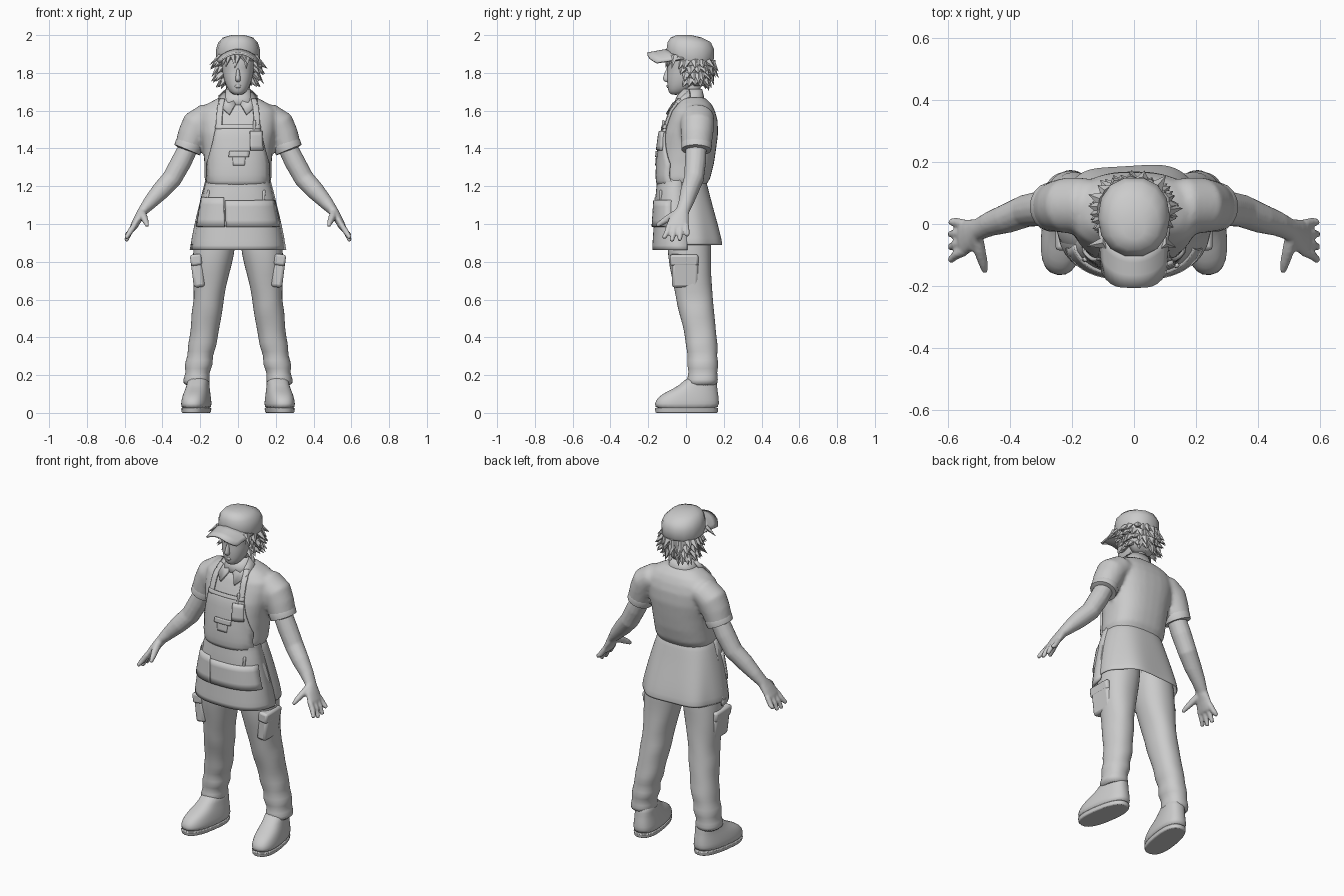
import bpy, bmesh, math, random
from mathutils import Vector, Matrix

random.seed(4)
if "Cube" in bpy.data.objects:
    bpy.data.objects.remove(bpy.data.objects["Cube"])

grey = bpy.data.materials.new("plain_grey")
grey.use_nodes = True
grey.diffuse_color = (.6, .6, .6, 1)
grey.node_tree.nodes["Principled BSDF"].inputs["Base Color"].default_value = (.6, .6, .6, 1)


def finish(name, bm, mirror=False, thick=0, subsurf=0, bevel=0, fuse=0, angle=60):
    bmesh.ops.recalc_face_normals(bm, faces=bm.faces)
    mesh = bpy.data.meshes.new(name)
    bm.to_mesh(mesh)
    bm.free()
    mesh.materials.append(grey)
    ob = bpy.data.objects.new(name, mesh)
    bpy.context.collection.objects.link(ob)
    bpy.ops.object.select_all(action='DESELECT')
    ob.select_set(True)
    bpy.context.view_layer.objects.active = ob
    bpy.ops.object.shade_smooth_by_angle(angle=math.radians(angle))
    if thick:
        mod = ob.modifiers.new("thickness", 'SOLIDIFY')
        mod.thickness, mod.offset = thick, 0
    if bevel:
        mod = ob.modifiers.new("soft_edges", 'BEVEL')
        mod.width, mod.segments = bevel, 2
    if subsurf:
        ob.modifiers.new("smooth", 'SUBSURF').levels = subsurf
    if fuse:
        mod = ob.modifiers.new("fuse", 'REMESH')
        mod.mode, mod.voxel_size, mod.use_smooth_shade = 'VOXEL', fuse, True
        mod = ob.modifiers.new("relax", 'SMOOTH')
        mod.factor, mod.iterations = .5, 4
    if mirror:
        ob.modifiers.new("both_sides", 'MIRROR')
    return ob


def skin(bm, rings, closed=True, caps=True):
    """Join rows of points with quads."""
    rows = [[bm.verts.new(p) for p in ring] for ring in rings]
    n = len(rows[0])
    for a, b in zip(rows, rows[1:]):
        for i in range(n if closed else n - 1):
            j = (i + 1) % n
            bm.faces.new((a[i], a[j], b[j], b[i]))
    if closed and caps:
        bm.faces.new(rows[0])
        bm.faces.new(rows[-1])


def spow(v, e):
    return math.copysign(abs(v) ** e, v)


def stack_rings(profile, n=24, p=2.5, wave=0, fold=0):
    """Level rings; each row is height, half width, front y, back y, centre x."""
    rings = []
    for k, (z, w, front, back, *cx) in enumerate(profile):
        ring = []
        for i in range(n):
            a = math.tau * i / n
            r = 1 + wave * k * math.sin(6 * a + .8) + fold * math.sin(3 * a + 9 * k)
            ring.append(((cx or [0])[0] + r * w * spow(math.cos(a), 2 / p),
                         (front + back) / 2 + r * (back - front) / 2 * spow(math.sin(a), 2 / p), z))
        rings.append(ring)
    return rings


def stack(name, profile, n=24, p=2.5, caps=True, wave=0, fold=0, **kw):
    bm = bmesh.new()
    skin(bm, stack_rings(profile, n, p, wave, fold), caps=caps)
    return finish(name, bm, **kw)


def limb_rings(path, n=14):
    """Rings square to a path; each row is x, y, z, radius, radius along y."""
    pts = [Vector(s[:3]) for s in path]
    rings = []
    for i, s in enumerate(path):
        t = (pts[min(i + 1, len(pts) - 1)] - pts[max(i - 1, 0)]).normalized()
        v = (Vector((0, 1, 0)) - t * t.y).normalized()
        u = v.cross(t)
        rings.append([pts[i] + u * s[3] * math.cos(a) + v * s[4] * math.sin(a)
                      for a in (math.tau * k / n for k in range(n))])
    return rings


def front_y(profile, x, z):
    """Front surface of a stacked shape."""
    rows = sorted(profile)
    z = min(max(z, rows[0][0]), rows[-1][0])
    for a, b in zip(rows, rows[1:]):
        if a[0] <= z <= b[0]:
            t = (z - a[0]) / (b[0] - a[0])
            w, f, k = (a[i] + t * (b[i] - a[i]) for i in (1, 2, 3))
            q = max(0, 1 - min(1, abs(x / w)) ** 2.5) ** .4
            return (f + k) / 2 - (k - f) / 2 * q


def panel(name, profile, rows, off=.008, thick=.012, n=14, **kw):
    """Cloth laid on a front surface; each row is height, left x, right x."""
    bm = bmesh.new()
    grid = []
    for (z0, l0, r0), (z1, l1, r1) in zip(rows, rows[1:]):
        for s in range(4):
            t = s / 4
            grid.append((z0 + t * (z1 - z0), l0 + t * (l1 - l0), r0 + t * (r1 - r0)))
    grid.append(rows[-1])
    skin(bm, [[(x, front_y(profile, x, z) - off, z)
               for x in (l + (r - l) * i / n for i in range(n + 1))] for z, l, r in grid], closed=False)
    return finish(name, bm, thick=thick, **kw)


def box(name, loc, size, tilt=0, bevel=.007, **kw):
    bm = bmesh.new()
    m = Matrix.Translation(loc) @ Matrix.Rotation(tilt, 4, 'Y') @ Matrix.Diagonal((*size, 1))
    bmesh.ops.create_cube(bm, size=1, matrix=m)
    return finish(name, bm, bevel=bevel, **kw)


# Shirt body and sleeves fused into one, with turned cuffs
torso = [(1.17, .155, -.13, .095), (1.205, .163, -.14, .105), (1.24, .177, -.148, .128),
         (1.32, .178, -.145, .148), (1.40, .185, -.137, .16), (1.48, .2, -.125, .17),
         (1.55, .21, -.1, .167), (1.60, .205, -.08, .153), (1.635, .165, -.055, .135), (1.67, .1, -.035, .1)]
sleeve = [(.10, .06, 1.565, .06, .08), (.17, .06, 1.56, .077, .09), (.215, .06, 1.525, .085, .09),
          (.24, .058, 1.47, .08, .085), (.268, .055, 1.395, .07, .077)]
bm = bmesh.new()
skin(bm, stack_rings(torso, 32))
for side in (-1, 1):
    skin(bm, [[(side * p.x, p.y, p.z) for p in ring] for ring in limb_rings(sleeve, 24)])
finish("shirt", bm, fuse=.011)
bm = bmesh.new()
skin(bm, limb_rings([(.252, .057, 1.435, .071, .078), (.257, .056, 1.42, .076, .082),
                     (.269, .055, 1.392, .073, .079), (.27, .055, 1.389, .05, .055)], 18))
finish("sleeve_cuffs", bm, mirror=True)

# Collar with two folded points
stack("collar_band", [(1.63, .09, -.062, .1), (1.67, .073, -.045, .09), (1.712, .06, -.02, .08)],
      caps=False, thick=.012)
bm = bmesh.new()
corners = [bm.verts.new(p) for p in ((.062, .02, 1.71), (.014, -.068, 1.635), (.046, -.102, 1.58),
                                     (.1, -.055, 1.63), (.1, .02, 1.675))]
bm.faces.new(corners[:4])
bm.faces.new((corners[0], corners[3], corners[4]))
finish("collar_points", bm, mirror=True, thick=.014)

# Shirt tail and apron skirt
skirt = [(1.23, .163, -.14, .103), (1.15, .188, -.148, .122), (1.05, .212, -.154, .15),
         (.96, .23, -.16, .175), (.885, .242, -.165, .192)]
stack("shirt_tail", skirt, n=40, caps=False, wave=.009, thick=.01, subsurf=1)
panel("apron_skirt", skirt, [(1.25, -.162, .162), (1.15, -.188, .188), (1.05, -.212, .212),
                             (.96, -.232, .232), (.862, -.25, .25)], off=.007, n=30)

# Apron bib, hem and straps
panel("apron_bib", torso, [(1.52, -.115, .115), (1.42, -.135, .135), (1.32, -.162, .162), (1.2, -.162, .162)])
panel("apron_straps", torso, [(1.5, .085, .115), (1.57, .083, .113), (1.62, .078, .108), (1.66, .07, .095)],
      n=4, mirror=True)
panel("bib_hem", torso, [(1.525, -.118, .118), (1.505, -.12, .12)], off=.012)

# Apron pockets, tools and badge
panel("right_hip_pocket", skirt, [(1.14, -.187, -.075), (.985, -.215, -.07)], off=.014, thick=.02)
panel("large_hip_pocket", skirt, [(1.125, -.068, .187), (.985, -.063, .215)], off=.014, thick=.02)
panel("chest_pocket", torso, [(1.49, .062, .125), (1.39, .065, .13)], off=.016, thick=.02, n=6)
panel("name_badge", torso, [(1.385, -.045, .06), (1.355, -.05, .058)], off=.016, n=6)
panel("badge_tag", torso, [(1.36, -.03, .04), (1.31, -.025, .035)], off=.012, n=6)
for name, x, z, prof in (("chest_pen", .085, 1.51, torso), ("pocket_tool", .135, 1.14, skirt),
                         ("small_tool", -.16, 1.14, skirt)):
    box(name, (x, front_y(prof, x, z) - .012, z), (.016, .016, .08), tilt=.1)

# Arms fused with palms, fingers and thumbs
bm = bmesh.new()
skin(bm, limb_rings([(.24, .055, 1.45, .05, .056), (.3, .05, 1.33, .055, .057), (.35, .042, 1.24, .053, .053),
                     (.41, .018, 1.175, .049, .048), (.465, 0, 1.115, .038, .04), (.503, -.018, 1.07, .027, .036),
                     (.528, -.035, 1.03, .023, .052), (.55, -.045, .99, .02, .06), (.558, -.045, .972, .016, .055)]))
for i, tip in enumerate((.925, .908, .912, .938)):
    skin(bm, limb_rings([(.548, -.088 + .029 * i, .995, .016, .017), (.574, -.1 + .035 * i, .955, .016, .016),
                         (.594, -.118 + .042 * i, tip, .011, .012)], 8))
skin(bm, limb_rings([(.51, -.03, 1.065, .022, .024), (.498, -.085, 1.035, .02, .022),
                     (.487, -.125, 1.01, .016, .017), (.48, -.155, .99, .01, .011)], 8))
finish("arms", bm, fuse=.0065, mirror=True)

# Trousers with bunched lower legs
stack("trouser_legs", [(z, w, y - d, y + d, x) for x, y, z, w, d in (
    (.11, .02, 1.05, .11, .115), (.125, .015, .88, .114, .118), (.137, .022, .78, .102, .11),
    (.148, .035, .68, .088, .102), (.155, .045, .6, .078, .097), (.163, .055, .54, .083, .095),
    (.172, .067, .47, .076, .087), (.182, .08, .4, .074, .083), (.19, .083, .35, .077, .086),
    (.202, .088, .3, .064, .075), (.207, .088, .255, .079, .087), (.215, .09, .215, .059, .072),
    (.219, .087, .175, .074, .085), (.222, .087, .14, .064, .078))], n=28, p=2.2, fold=.028,
      mirror=True, subsurf=1)
box("cargo_pockets", (.212, -.005, .735), (.06, .14, .14), tilt=.12, bevel=.016, mirror=True)
box("cargo_flaps", (.222, -.01, .81), (.06, .15, .06), tilt=.12, bevel=.012, mirror=True)

# Boots with soles, toes turned out
turn = (Matrix.Translation((.222, .01, 0)) @ Matrix.Rotation(math.radians(9), 4, 'Z')
        @ Matrix.Translation((-.222, -.01, 0)))
boots = stack("boots", [(.012, .074, -.168, .175, .22), (.05, .075, -.17, .178, .22),
                        (.085, .07, -.15, .175, .22), (.115, .064, -.1, .17, .22),
                        (.145, .057, -.03, .166, .22), (.2, .056, .01, .165, .22)], subsurf=1)
soles = stack("boot_soles", [(0, .07, -.162, .17, .22), (.026, .074, -.167, .174, .22)], bevel=.005)
for ob in (boots, soles):
    ob.data.transform(turn)
    ob.modifiers.new("both_sides", 'MIRROR')

# Head, neck, nose and lips
stack("neck", [(1.58, .055, -.05, .08), (1.66, .048, -.03, .075), (1.76, .05, -.03, .08)], p=2, n=16)
stack("head", [(1.683, .022, -.08, -.03), (1.7, .045, -.094, .01), (1.735, .066, -.1, .06),
               (1.785, .08, -.102, .1), (1.815, .084, -.098, .11), (1.84, .088, -.104, .12),
               (1.9, .095, -.098, .125), (1.95, .08, -.07, .1)], p=2.2, subsurf=1)
stack("nose", [(1.75, .01, -.11, -.08), (1.765, .017, -.127, -.08), (1.785, .012, -.12, -.08),
               (1.83, .007, -.104, -.08)], n=10, p=2, subsurf=1)
stack("lips", [(1.72, .012, -.1, -.08), (1.728, .02, -.104, -.08), (1.737, .013, -.102, -.08)], n=10, p=2)

# Cap crown and curved brim
stack("cap_crown", [(1.862, .112, -.09, .143), (1.875, .116, -.1, .15), (1.925, .116, -.106, .152),
                    (1.962, .104, -.1, .134), (1.987, .08, -.084, .085), (2.0, .035, -.05, .03)], n=14, p=2.2)
bm = bmesh.new()
skin(bm, [[(u * (.112 - .01 * v), (1 - v) * (-.085 + .075 * u * u) + v * (-.205 + .05 * u ** 4),
            1.925 - .05 * u * u - .022 * v) for u in (i / 7 - 1 for i in range(15))]
          for v in (0, .33, .66, 1)], closed=False)
finish("cap_brim", bm, thick=.01)

# Hair mass with pointed locks around it and a fringe
stack("hair_mass", [(1.73, .06, .03, .1), (1.77, .09, .01, .123), (1.82, .11, -.03, .14),
                    (1.89, .111, -.06, .143)], p=2)
bm = bmesh.new()


def lock(base, way, length, width):
    way = Vector(way).normalized()
    m = (Matrix.Translation(Vector(base) + way * length / 2) @ way.to_track_quat('Z', 'Y').to_matrix().to_4x4()
         @ Matrix.Diagonal((1, .7, 1, 1)))
    bmesh.ops.create_cone(bm, segments=5, radius1=width, radius2=0, depth=length, matrix=m, cap_ends=True)


for row, r in enumerate((.108, .106, .1, .082)):
    for i in range(17):
        a = math.radians(-44 + 268 * (i + random.random()) / 17)
        out = random.uniform(.7, 1.3) * (1.1 if abs(math.cos(a)) > .6 else .6) - .1 * row
        lock((r * math.cos(a), .045 + r * .88 * math.sin(a), 1.86 - .032 * row),
             (out * math.cos(a), out * math.sin(a), -1), random.uniform(.045, .068), .025)
for i in range(9):
    x = -.092 + .023 * i
    lock((x, -.093 + 4 * x * x, 1.89), (x * 8 + random.uniform(-.5, .5), -.25, -1),
         random.uniform(.055, .085), .021)
finish("hair_locks", bm, angle=40)
